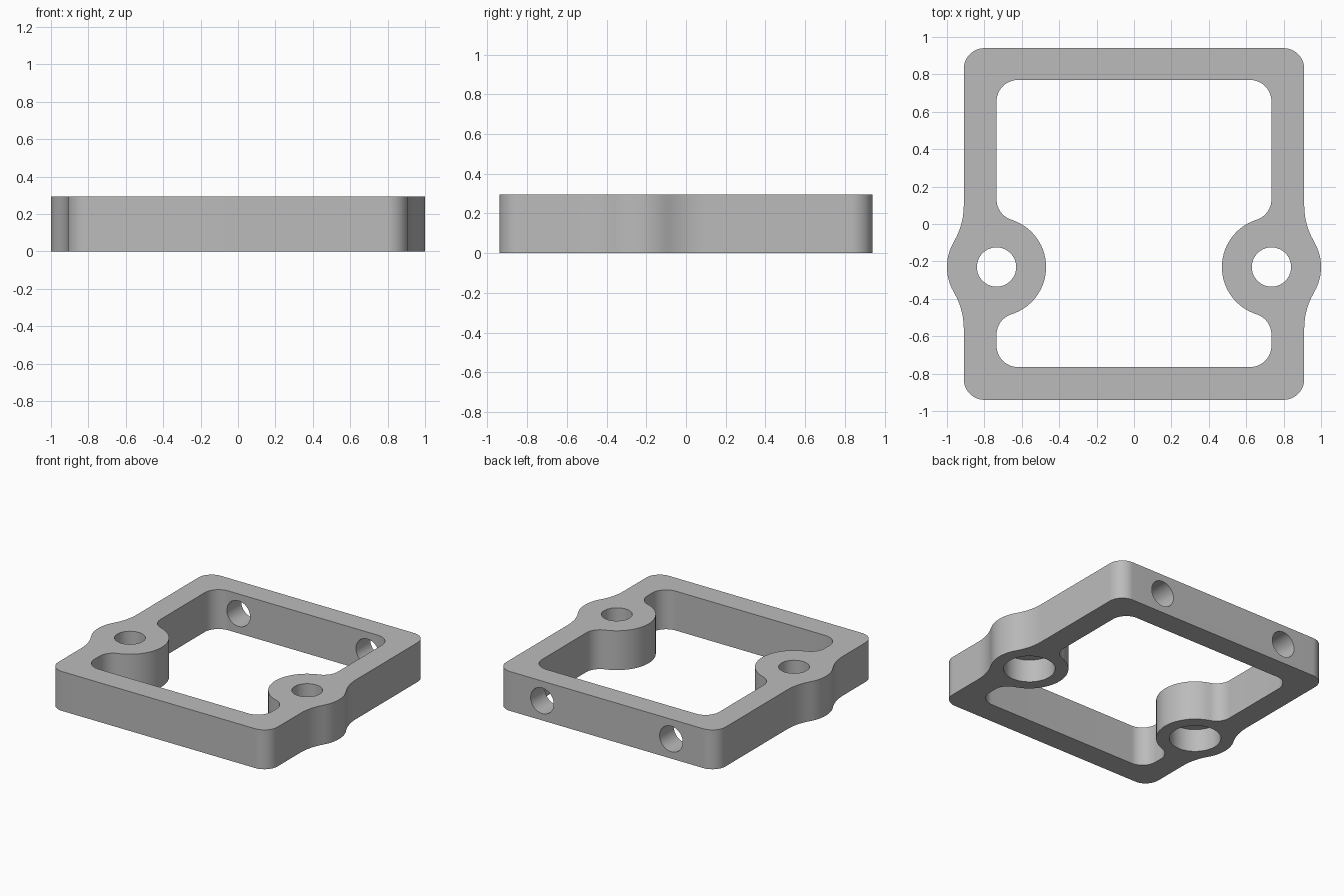
import bpy, bmesh
from math import radians, degrees, cos, sin, atan2, sqrt, pi
from mathutils import Matrix

if "Cube" in bpy.data.objects:
    bpy.data.objects.remove(bpy.data.objects["Cube"])

HEIGHT = 0.295
BOSS_X, BOSS_Y, BOSS_R = 0.735, -0.23, 0.265
OUT_X, OUT_Y, OUT_R = 0.91, 0.94, 0.11
IN_X, IN_LOW, IN_HIGH, IN_R = 0.735, -0.765, 0.77, 0.115
BLEND_R = 0.385

grey = bpy.data.materials.new("plain_grey")
grey.use_nodes = True
grey.diffuse_color = (0.5, 0.5, 0.5, 1)
grey.node_tree.nodes["Principled BSDF"].inputs["Base Color"].default_value = grey.diffuse_color


def arc(cx, cy, r, start, end):
    steps = max(6, int(abs(end - start) / 5))
    angles = [radians(start + (end - start) * i / steps) for i in range(steps + 1)]
    return [(cx + r * cos(a), cy + r * sin(a)) for a in angles]


def mirrored(half):
    """Close a right-hand half outline, dropping coincident points."""
    loop = []
    for p in half + [(-x, y) for x, y in reversed(half)]:
        if not loop or abs(p[0] - loop[-1][0]) + abs(p[1] - loop[-1][1]) > 1e-4:
            loop.append(p)
    return loop


def new_object(name, bm):
    bmesh.ops.recalc_face_normals(bm, faces=bm.faces)
    mesh = bpy.data.meshes.new(name)
    bm.to_mesh(mesh)
    bm.free()
    mesh.materials.append(grey)
    ob = bpy.data.objects.new(name, mesh)
    bpy.context.collection.objects.link(ob)
    return ob


def prism(name, loop, low, high):
    bm = bmesh.new()
    face = bm.faces.new([bm.verts.new((x, y, low)) for x, y in loop])
    side = bmesh.ops.extrude_face_region(bm, geom=[face])["geom"]
    bmesh.ops.translate(bm, vec=(0, 0, high - low),
                        verts=[v for v in side if isinstance(v, bmesh.types.BMVert)])
    return new_object(name, bm)


def rod(name, centre, radius, depth, along_y=False):
    bm = bmesh.new()
    turn = Matrix.Rotation(pi / 2 if along_y else 0, 4, "X")
    bmesh.ops.create_cone(bm, cap_ends=True, segments=64, radius1=radius, radius2=radius,
                          depth=depth, matrix=Matrix.Translation(centre) @ turn)
    return new_object(name, bm)


def cut(target, cutter):
    cutter.hide_render = True
    mod = target.modifiers.new("cut", "BOOLEAN")
    mod.operation, mod.solver, mod.object = "DIFFERENCE", "EXACT", cutter
    bpy.context.view_layer.objects.active = target
    bpy.ops.object.modifier_apply(modifier=mod.name)
    bpy.data.objects.remove(cutter)


# Outer outline: rounded rectangle with a blended bulge on each side
bx = OUT_X + BLEND_R
dx = bx - BOSS_X
dy = sqrt((BLEND_R + BOSS_R) ** 2 - dx ** 2)
t = degrees(atan2(dy, dx))
cx, cy = OUT_X - OUT_R, OUT_Y - OUT_R
outer = (arc(cx, -cy, OUT_R, -90, 0)
         + arc(bx, BOSS_Y - dy, BLEND_R, 180, 180 - t)
         + arc(BOSS_X, BOSS_Y, BOSS_R, -t, t)
         + arc(bx, BOSS_Y + dy, BLEND_R, 180 + t, 180)
         + arc(cx, cy, OUT_R, 0, 90))

# Inner opening: rounded rectangle flowing around the two bosses
fx = IN_X - IN_R
dx = BOSS_X - fx
dy = sqrt((IN_R + BOSS_R) ** 2 - dx ** 2)
t = degrees(atan2(dy, dx))
inner = (arc(fx, IN_LOW + IN_R, IN_R, -90, 0)
         + arc(fx, BOSS_Y - dy, IN_R, 0, t)
         + arc(BOSS_X, BOSS_Y, BOSS_R, 180 + t, 180 - t)
         + arc(fx, BOSS_Y + dy, IN_R, -t, 0)
         + arc(fx, IN_HIGH - IN_R, IN_R, 0, 90))

frame = prism("bracket_frame", mirrored(outer), 0, HEIGHT)
cut(frame, prism("opening_cutter", mirrored(inner), -0.1, HEIGHT + 0.1))

# Bolt holes with counterbores underneath, and cross holes in the back wall
for s in (-1, 1):
    cut(frame, rod("bolt_cutter", (s * BOSS_X, BOSS_Y, HEIGHT / 2), 0.105, 1))
    cut(frame, rod("counterbore_cutter", (s * BOSS_X, BOSS_Y, 0), 0.175, 0.34))
    cut(frame, rod("cross_hole_cutter", (s * 0.535, 0.85, HEIGHT / 2), 0.096, 0.4, True))

# Smooth curved walls, crisp rims
bpy.ops.object.select_all(action="DESELECT")
frame.select_set(True)
bpy.context.view_layer.objects.active = frame
bpy.ops.object.shade_smooth_by_angle(angle=radians(30))
